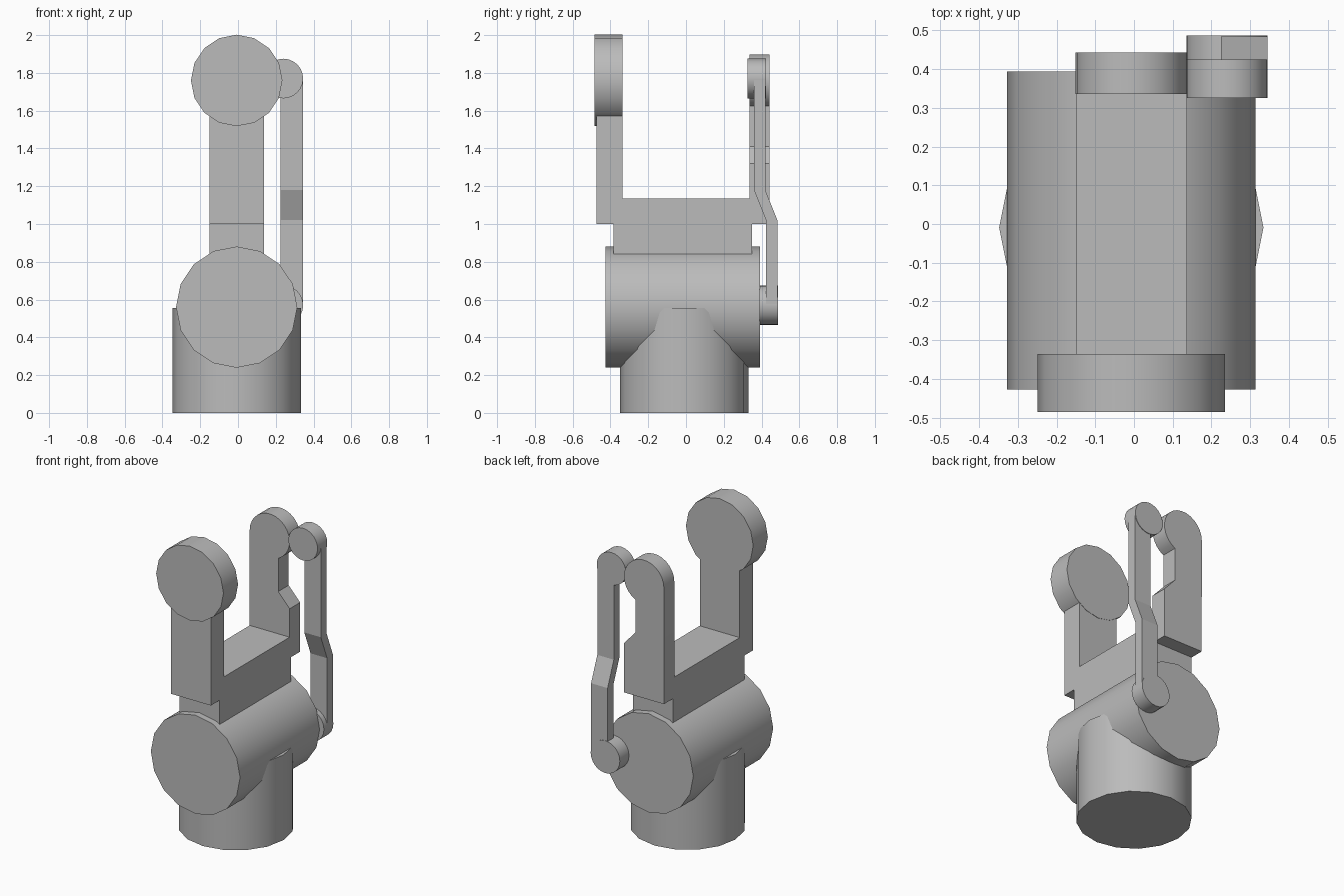
import bpy
import bmesh
import math
from mathutils import Matrix, Vector

cube = bpy.data.objects.get("Cube")
if cube:
    bpy.data.objects.remove(cube, do_unlink=True)

grey = bpy.data.materials.new("plain grey")
grey.use_nodes = True
grey.diffuse_color = (0.5, 0.5, 0.5, 1)
grey.node_tree.nodes["Principled BSDF"].inputs["Base Color"].default_value = (0.5, 0.5, 0.5, 1)

CX = -0.007                     # centre line of the body
LEFT, RIGHT = -0.15, 0.137      # sides of the bracket


def finish(name, bm, smooth=False):
    bmesh.ops.recalc_face_normals(bm, faces=bm.faces)
    mesh = bpy.data.meshes.new(name)
    bm.to_mesh(mesh)
    bm.free()
    mesh.materials.append(grey)
    obj = bpy.data.objects.new(name, mesh)
    bpy.context.collection.objects.link(obj)
    if smooth:
        bpy.ops.object.select_all(action='DESELECT')
        obj.select_set(True)
        bpy.context.view_layer.objects.active = obj
        bpy.ops.object.shade_smooth_by_angle(angle=math.radians(40))
    return obj


def cylinder(name, centre, radius, depth, sides, along_y=True):
    bm = bmesh.new()
    turn = Matrix.Rotation(math.pi / 2, 4, 'X') if along_y else Matrix()
    bmesh.ops.create_cone(bm, cap_ends=True, segments=sides, radius1=radius, radius2=radius,
                          depth=depth, matrix=Matrix.Translation(centre) @ turn)
    return finish(name, bm, True)


def pin(name, x, z, radius, y0, y1, sides=16):
    return cylinder(name, (x, (y0 + y1) / 2, z), radius, y1 - y0, sides)


def extrude(name, outline, axis, start, end, smooth=False):
    """Extrude an outline of (horizontal, z) points along x or y."""
    bm = bmesh.new()
    if axis == 'X':
        points = [(start, h, z) for h, z in outline]
        move = Vector((end - start, 0, 0))
    else:
        points = [(h, start, z) for h, z in outline]
        move = Vector((0, end - start, 0))
    face = bm.faces.new([bm.verts.new(p) for p in points])
    result = bmesh.ops.extrude_face_region(bm, geom=[face], use_keep_orig=True)
    verts = [v for v in result["geom"] if isinstance(v, bmesh.types.BMVert)]
    bmesh.ops.translate(bm, verts=verts, vec=move)
    return finish(name, bm, smooth)


# Upright base and the horizontal drum resting in it
cylinder("base", (CX, -0.009, 0.277), 0.341, 0.554, 16, along_y=False)
pin("drum", CX, 0.56, 0.321, -0.427, 0.393)

# Bracket: foot, crossbar and front post
extrude("bracket", [(-0.385, 0.7), (0.35, 0.7), (0.35, 1.0), (0.335, 1.0), (0.335, 1.135),
                    (-0.337, 1.135), (-0.337, 1.72), (-0.475, 1.72), (-0.475, 1.0),
                    (-0.385, 1.0)], 'X', LEFT, RIGHT)
pin("front_disc", CX, 1.76, 0.242, -0.485, -0.335)

# Rear post with a notched neck and a round head
head_r, head_z, neck = (RIGHT - LEFT) / 2, 1.755, 0.055
start = -math.acos((neck - CX) / head_r)
steps = 18
arc = []
for i in range(steps + 1):
    a = start + (math.pi - start) * i / steps
    arc.append((CX + head_r * math.cos(a), head_z + head_r * math.sin(a)))
extrude("rear_post", [(LEFT, 1.0), (RIGHT, 1.0), (RIGHT, 1.32), (neck, 1.41)] + arc,
        'Y', 0.335, 0.442, True)

# Cranked link rod with a round pin at each end
extrude("link_rod", [(0.424, 0.57), (0.484, 0.57), (0.484, 1.02), (0.42, 1.18),
                     (0.42, 1.77), (0.36, 1.77), (0.36, 1.18), (0.424, 1.02)],
        'X', 0.225, 0.344)
pin("link_upper_pin", 0.24, 1.77, 0.105, 0.325, 0.424, 24)
pin("link_lower_pin", 0.24, 0.57, 0.105, 0.39, 0.487, 24)
